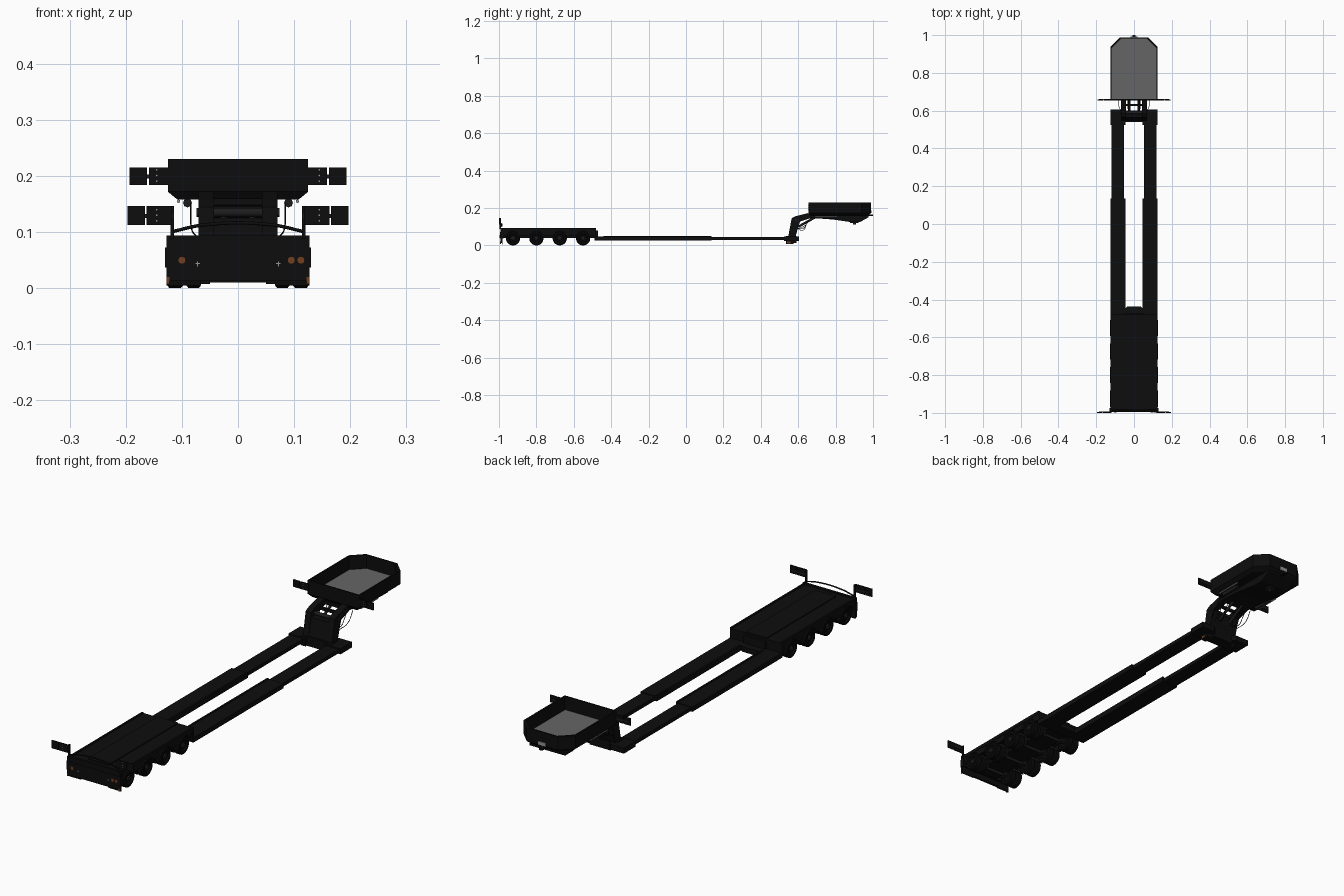
import bpy, bmesh, math
from mathutils import Vector

if "Cube" in bpy.data.objects:
    bpy.data.objects.remove(bpy.data.objects["Cube"])


def mat(name, r, g, b):
    m = bpy.data.materials.new(name)
    m.diffuse_color = (r, g, b, 1)
    m.use_nodes = True
    m.node_tree.nodes["Principled BSDF"].inputs["Base Color"].default_value = m.diffuse_color
    return m


BLACK = mat("black_paint", .004, .004, .004)
RUBBER = mat("tyre_rubber", .003, .003, .003)
IRON = mat("dark_iron", .012, .012, .012)
FLOOR = mat("grey_floor", .13, .13, .13)
STEEL = mat("light_steel", .3, .3, .3)
AMBER = mat("amber_lamp", .16, .05, .015)


def finish(name, bm, *mats, smooth=False):
    bmesh.ops.recalc_face_normals(bm, faces=bm.faces)
    me = bpy.data.meshes.new(name)
    bm.to_mesh(me)
    bm.free()
    for m in mats:
        me.materials.append(m)
    ob = bpy.data.objects.new(name, me)
    bpy.context.collection.objects.link(ob)
    if smooth:
        bpy.context.view_layer.objects.active = ob
        ob.select_set(True)
        bpy.ops.object.shade_smooth_by_angle(angle=math.radians(35))
        ob.select_set(False)
    return ob


def loft(name, loops, *mats, last=0, smooth=False, sides=(1,)):
    """Skin a stack of equal-length loops and cap both ends; sides mirrors in x."""
    bm = bmesh.new()
    for s in sides:
        rows = [[bm.verts.new((s * x, y, z)) for x, y, z in lp] for lp in loops]
        n = len(rows[0])
        for a, b in zip(rows, rows[1:]):
            for i in range(n):
                j = (i + 1) % n
                bm.faces.new((a[i], a[j], b[j], b[i]))
        bm.faces.new(rows[0])
        bm.faces.new(rows[-1]).material_index = last
    return finish(name, bm, *mats, smooth=smooth)


def prism(name, yz, x0, x1, m, sides=(1,)):
    return loft(name, [[(x, y, z) for y, z in yz] for x in (x0, x1)], m, sides=sides)


def box(name, x0, x1, y0, y1, z0, z1, m, sides=(1,)):
    return prism(name, [(y0, z0), (y1, z0), (y1, z1), (y0, z1)], x0, x1, m, sides)


def lathe_x(name, prof, cy, cz, m, n=32, sides=(1,)):
    """Turn (x, radius) points about an axis along x."""
    loops = [[(x, cy + r * math.cos(math.tau * i / n), cz + r * math.sin(math.tau * i / n))
              for i in range(n)] for x, r in prof]
    return loft(name, loops, m, smooth=True, sides=sides)


def disc_y(name, x, z, r, y0, y1, m, n=20):
    return loft(name, [[(x + r * math.cos(math.tau * i / n), y, z + r * math.sin(math.tau * i / n))
                        for i in range(n)] for y in (y0, y1)], m, smooth=True)


def tube(name, pts, r, m):
    cu = bpy.data.curves.new(name, 'CURVE')
    cu.dimensions = '3D'
    cu.bevel_depth = r
    cu.bevel_resolution = 2
    cu.resolution_u = 6
    cu.use_fill_caps = True
    sp = cu.splines.new('BEZIER')
    sp.bezier_points.add(len(pts) - 1)
    for p, co in zip(sp.bezier_points, pts):
        p.co = Vector(co)
        p.handle_left_type = p.handle_right_type = 'AUTO'
    cu.materials.append(m)
    ob = bpy.data.objects.new(name, cu)
    bpy.context.collection.objects.link(ob)


LR = (1, -1)
AXLES = (-.925, -.80, -.675, -.55)

# --- rear bogie: deck, spine, skirts with wheel arches
box("bogie_deck", -.125, .125, -.985, -.482, .078, .088, BLACK)
box("deck_center_strip", -.05, .05, -.96, -.482, .088, .092, BLACK)
box("deck_edge_rail", .117, .125, -.985, -.482, .086, .092, BLACK, LR)
box("bogie_spine", -.052, .052, -.985, -.47, .04, .08, BLACK)
skirt = [(-.985, .088), (-.985, .05)]
for c in AXLES:
    skirt += [(c - .042 * math.cos(a), .04 + .04 * math.sin(a))
              for a in [math.pi * k / 10 for k in range(1, 10)]]
skirt += [(-.482, .05), (-.482, .088)]
prism("wheel_arch_skirt", skirt, .112, .123, BLACK, LR)
box("bogie_front_wall", -.125, .125, -.49, -.48, .035, .088, BLACK)

# --- wheels, hubs, fenders, axles and suspension
for k, c in enumerate(AXLES):
    for nm, a, b in (("inner_tyre", .066, .092), ("outer_tyre", .098, .126)):
        lathe_x(f"{nm}_{k}", [(a + .005, .02), (a, .024), (a, .033), (a + .004, .038),
                              (b - .004, .038), (b, .033), (b, .024), (b - .006, .02)],
                c, .038, RUBBER, sides=LR)
    lathe_x(f"hub_{k}", [(.118, .02), (.119, .012), (.125, .01), (.127, .006)],
            c, .038, IRON, 20, LR)
    lathe_x(f"axle_{k}", [(-.12, .007), (.12, .007)], c, .038, IRON, 12)
    prism(f"suspension_arm_{k}", [(c - .01, .03), (c + .01, .03), (c + .05, .06),
                                  (c + .05, .075), (c + .035, .075)], .045, .06, IRON, LR)
    arc = [math.pi * t / 12 for t in range(1, 12)]
    prism(f"fender_{k}", [(c + .044 * math.cos(t), .038 + .042 * math.sin(t)) for t in arc]
          + [(c + .041 * math.cos(t), .038 + .040 * math.sin(t)) for t in reversed(arc)],
          .062, .127, IRON, LR)

# --- tail panel with lamps, hooks and mudflaps
box("tail_panel", -.127, .127, -.992, -.982, .013, .094, BLACK)
box("tail_bumper", -.13, .13, -.994, -.975, .037, .073, BLACK)
for i, x in enumerate((-.1, .095, .112)):
    disc_y(f"tail_lamp_{i}", x, .05, .007, -.997, -.993, AMBER)
box("tail_reflector", .122, .127, -.9935, -.99, .008, .02, AMBER, LR)
box("tail_hook", .068, .076, -.996, -.993, .043, .045, STEEL, LR)
box("tail_hook_pin", .0713, .0727, -.996, -.993, .039, .048, STEEL, LR)
box("mudflap", .066, .127, -.985, -.982, .005, .04, RUBBER, LR)

# --- warning boards on posts, rear and at the neck tray
for nm, y, z0, z1, o in (("rear", -.999, .113, .147, .004), ("front", .655, .184, .215, 0)):
    box(nm + "_inner_board", .118, .159 + o, y - .001, y + .004, z0, z1, BLACK, LR)
    box(nm + "_outer_board", .162 + o, .193 + o, y - .001, y + .004, z0, z1, BLACK, LR)
    box(nm + "_board_bracket", .115, .185, y + .003, y + .007, z0 + .012, z0 + .019, IRON, LR)
    for i in range(3):
        disc_y(f"{nm}_board_bolt_{i}", .145, z0 + .007 + .01 * i, .0015, y - .0015, y, STEEL, 8)
        disc_y(f"{nm}_board_bolt_left_{i}", -.145, z0 + .007 + .01 * i, .0015, y - .0015, y, STEEL, 8)
box("rear_board_post", .114, .12, -.996, -.988, .088, .147, BLACK, LR)
tube("rear_board_bar", [(-.117, -.985, .101), (-.06, -.985, .113), (.06, -.985, .113),
                        (.117, -.985, .101)], .003, BLACK)

# --- telescopic side rails and crossmember behind the opening
box("outer_rail", .046, .125, -.485, .135, .026, .047, BLACK, LR)
box("outer_rail_lip", .046, .054, -.44, .135, .046, .05, BLACK, LR)
box("inner_rail", .054, .118, .13, .56, .028, .044, BLACK, LR)
loft("rail_crossmember", [[(-.052, -.49, z), (.052, -.49, z), (.052, -.455, z), (.038, -.438, z),
                           (-.038, -.438, z), (-.052, -.455, z)] for z in (.026, .048)], BLACK)

# --- front cross beam and gooseneck foot
loft("front_cross_beam", [[(.045, .525, z), (.125, .525, z), (.125, .605, z), (.06, .605, z),
                           (.045, .59, z)] for z in (.024, .048)], BLACK, sides=LR)
box("front_beam_center", -.05, .05, .54, .59, .012, .05, BLACK)
box("foot_lug", .05, .075, .535, .575, .008, .05, BLACK, LR)
box("foot_reflector", .075, .078, .54, .56, .01, .02, AMBER, LR)

# --- gooseneck: upright block and two swan arms
prism("neck_upright", [(.54, .01), (.575, .01), (.598, .09), (.6, .125), (.565, .125)],
      -.068, .068, BLACK)
prism("neck_arm", [(.54, .012), (.575, .012), (.6, .1), (.61, .128), (.67, .148), (.76, .148),
                   (.76, .17), (.65, .172), (.585, .156), (.565, .145)], .043, .07, BLACK, LR)
box("neck_cross_tie", -.045, .045, .625, .635, .135, .147, BLACK)
lathe_x("neck_pivot", [(-.074, .008), (.074, .008)], .59, .135, IRON, 16)
for s in LR:
    tube("lift_cylinder", [(s * .025, .6, .10), (s * .025, .69, .15)], .006, IRON)
    for i in range(3):
        x = s * (.03 + .02 * i)
        tube(f"air_hose_{i}", [(x, .598, .09), (x * 1.15, .625, .08 + .01 * i),
                               (x * 1.2, .645, .115), (x * 1.2, .67, .152)], .0013, BLACK)

# --- tray on the neck with recessed grey floor
def ring(hx, y0, y1, z, c=.05):
    return [(-hx, y0, z), (hx, y0, z), (hx, y1 - c, z), (hx - c, y1, z),
            (c - hx, y1, z), (-hx, y1 - c, z)]


loft("neck_tray", [ring(.108, .665, .972, .158), ring(.125, .655, .988, .172),
                   ring(.125, .655, .988, .23), ring(.118, .662, .981, .23),
                   ring(.118, .662, .981, .172)], BLACK, FLOOR, last=1)

# --- tray underside: coupling belly, kingpin, air tanks, front plate
prism("coupling_belly", [(.655, .16), (.655, .148), (.78, .139), (.88, .125), (.93, .125),
                         (.975, .15), (.975, .16)], -.07, .07, BLACK)
loft("kingpin", [[(r * math.cos(math.tau * i / 20), .9 + r * math.sin(math.tau * i / 20), z)
                  for i in range(20)] for r, z in ((.022, .126), (.022, .12), (.008, .119), (.008, .112))],
     IRON, smooth=True)
for s in LR:
    tube("air_tank", [(s * .09, .70, .152), (s * .09, .79, .152)], .008, IRON)
    tube("air_tank_strap", [(s * .106, .69, .155), (s * .106, .81, .155)], .003, STEEL)
box("front_coupler_plate", -.018, .018, .985, .992, .172, .188, STEEL)
box("front_coupler_nub", -.008, .008, .975, 1.0, .156, .166, BLACK)
